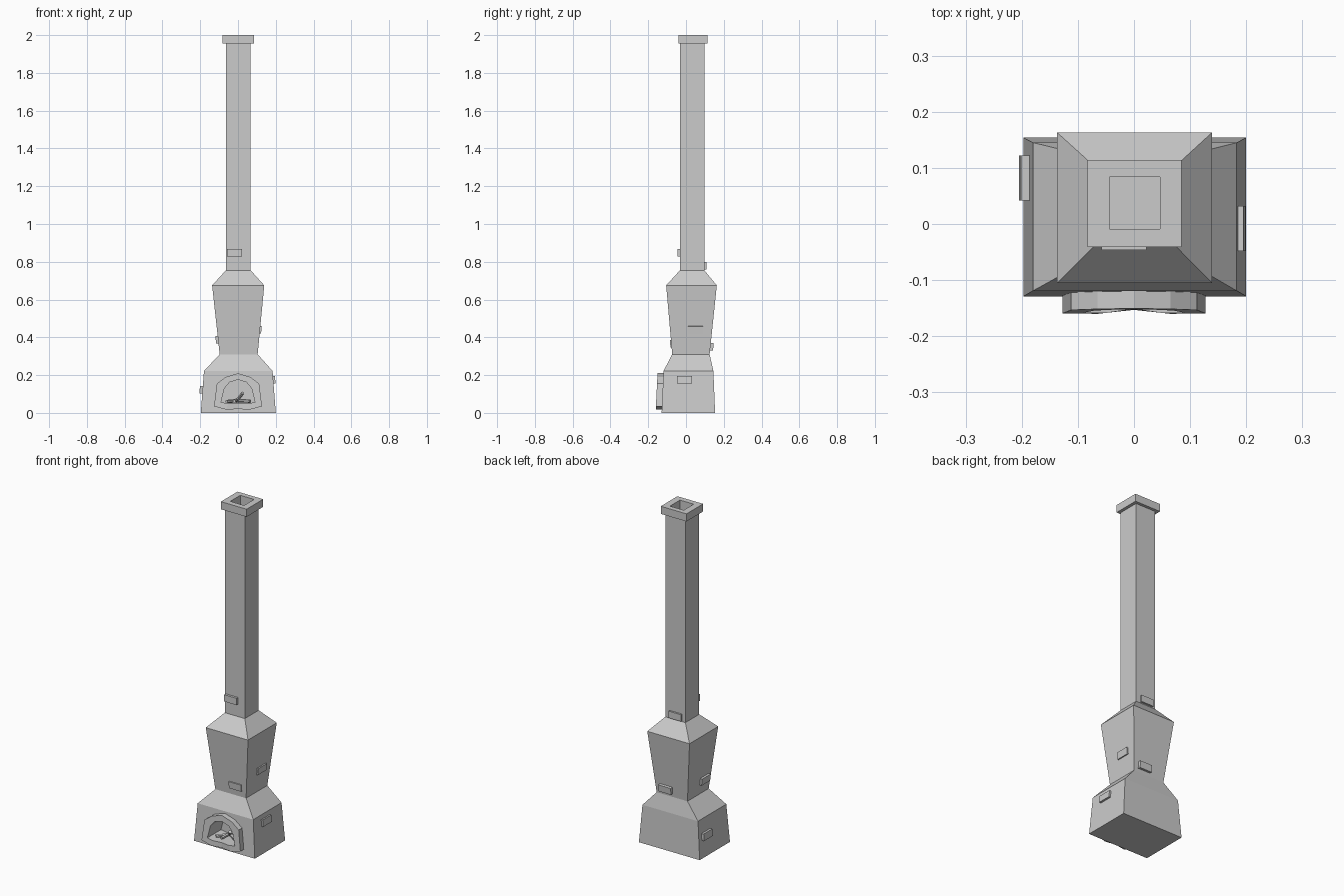
import bpy, math
from mathutils import Vector

if "Cube" in bpy.data.objects:
    bpy.data.objects.remove(bpy.data.objects["Cube"])


def make(name, verts, faces):
    me = bpy.data.meshes.new(name)
    me.from_pydata(verts, [], faces)
    me.update()
    ob = bpy.data.objects.new(name, me)
    bpy.context.collection.objects.link(ob)
    return ob


def loft(name, rings, closed=False):
    """Skin equal-length rings; cap both ends or join last to first."""
    n, m = len(rings[0]), len(rings)
    verts = [v for r in rings for v in r]
    faces = []
    for i in range(m if closed else m - 1):
        a, b = i * n, ((i + 1) % m) * n
        faces += [(a + k, a + (k + 1) % n, b + (k + 1) % n, b + k) for k in range(n)]
    if not closed:
        faces += [tuple(range(n))[::-1], tuple(range((m - 1) * n, m * n))]
    return make(name, verts, faces)


def rect(x0, x1, y0, y1, z):
    return [(x0, y0, z), (x1, y0, z), (x1, y1, z), (x0, y1, z)]


# Main body: hearth base, shoulder, waist
body = loft("stove_body", [rect(*r) for r in (
    (-.197, .2, -.129, .154, 0), (-.18, .183, -.119, .145, .222),
    (-.097, .104, -.073, .125, .31), (-.137, .139, -.105, .163, .675),
    (-.064, .067, -.032, .097, .755))])

# Chimney with cap and flue hole
loft("chimney", [rect(*r) for r in (
    (-.064, .067, -.032, .097, .75), (-.064, .067, -.032, .097, 1.955),
    (-.083, .085, -.041, .114, 1.955), (-.083, .085, -.041, .114, 2.0),
    (-.044, .046, -.009, .084, 2.0), (-.044, .046, -.009, .084, 1.93))])


# Fire opening outlines, mirrored about x = 0
def mirrored(half):
    return half + [(-x, z) for x, z in half[-2:0:-1]]


outer = mirrored([(0, .02), (.065, .018), (.127, .035), (.112, .155), (.065, .19), (0, .21)])
inner = mirrored([(0, .05), (.05, .05), (.09, .056), (.072, .13), (.045, .162), (0, .176)])

# Hollow firebox cut into the base
cutter = loft("firebox_cutter", [[(x, y, z) for x, z in inner] for y in (-.03, -.2)])
cutter.hide_render = True
mod = body.modifiers.new("firebox", 'BOOLEAN')
mod.operation, mod.solver, mod.object = 'DIFFERENCE', 'EXACT', cutter
bpy.context.view_layer.update()
deps = bpy.context.evaluated_depsgraph_get()
cut = bpy.data.meshes.new_from_object(body.evaluated_get(deps))
body.modifiers.clear()
body.data = cut
bpy.data.objects.remove(cutter)


# Stone surround of the opening
def front(x, z):
    return -.161 + .05 * z + (.007 if x == 0 and z < .1 else 0)


loft("fire_surround", [
    [(x, -.115, z) for x, z in outer], [(x, front(x, z), z) for x, z in outer],
    [(x, front(x, z), z) for x, z in inner], [(x, -.115, z) for x, z in inner]], closed=True)


# Firewood sticks
def stick(name, a, b, r):
    a, b = Vector(a), Vector(b)
    bpy.ops.mesh.primitive_cylinder_add(vertices=6, radius=r, depth=(b - a).length,
                                        location=(a + b) / 2,
                                        rotation=(b - a).to_track_quat('Z', 'Y').to_euler())
    bpy.context.object.name = name


for i, (a, b) in enumerate((
        ((-.06, -.12, .06), (.01, -.05, .066)), ((.065, -.11, .062), (-.01, -.06, .066)),
        ((-.02, -.125, .062), (-.005, -.05, .07)), ((.025, -.11, .105), (-.01, -.06, .06)))):
    stick(f"firewood_{i + 1}", a, b, .009)


# Protruding bricks: centre, turn about z, lean of the wall (degrees)
def brick(name, loc, turn, lean):
    bpy.ops.mesh.primitive_cube_add(size=1, location=loc,
                                    rotation=(math.radians(lean), 0, math.radians(turn)))
    ob = bpy.context.object
    ob.name = name
    ob.scale = (.08, .024, .04)


brick("brick_chimney_front", (-.018, -.034, .848), 0, 0)
brick("brick_chimney_back", (-.002, .096, .78), 180, 0)
brick("brick_waist_front", (.038, -.072, .366), 0, 5)
brick("brick_waist_back", (.038, .133, .35), 180, 6)
brick("brick_waist_right", (.112, .05, .44), 90, 6)
brick("brick_waist_left", (-.106, -.02, .388), -90, 6)
brick("brick_base_right", (.185, -.008, .175), 90, -5)
brick("brick_base_left", (-.191, .082, .122), -90, -5)
